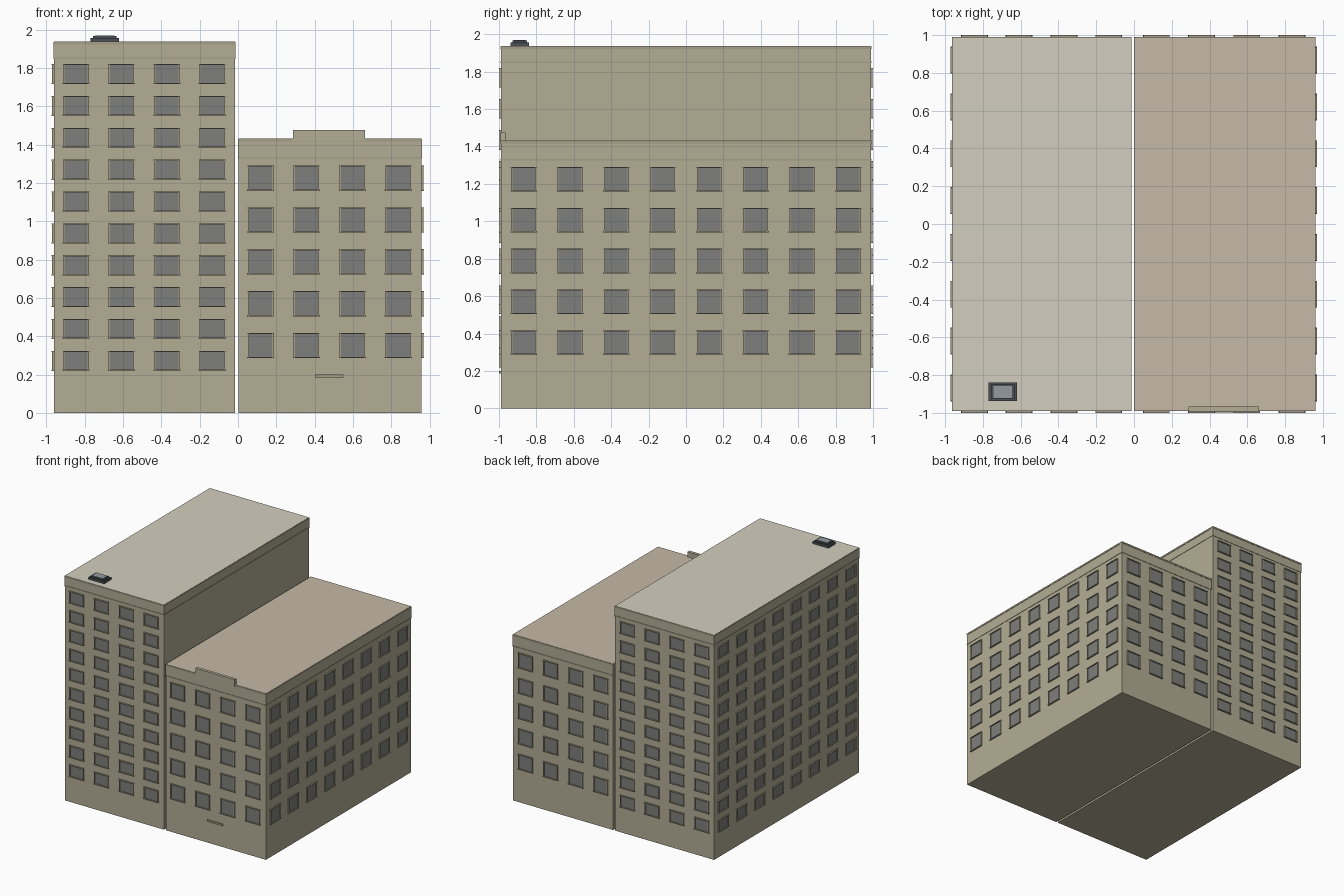
import bpy, bmesh
from mathutils import Matrix, Vector

if "Cube" in bpy.data.objects:
    bpy.data.objects.remove(bpy.data.objects["Cube"])


def material(name, r, g, b):
    m = bpy.data.materials.new(name)
    m.diffuse_color = (r, g, b, 1)
    m.use_nodes = True
    m.node_tree.nodes["Principled BSDF"].inputs["Base Color"].default_value = m.diffuse_color
    return m


WALL = material("wall_stone", 0.45, 0.42, 0.30)
TRIM = material("trim_stone", 0.38, 0.35, 0.25)
GLASS = material("window_glass", 0.21, 0.21, 0.20)
ROOF_A = material("pale_roof", 0.65, 0.62, 0.52)
ROOF_B = material("tan_roof", 0.56, 0.49, 0.39)
DARK = material("dark_metal", 0.07, 0.08, 0.09)
GREY = material("grey_metal", 0.30, 0.33, 0.36)


def add_box(bm, lo, hi, mat=None):
    lo, hi = Vector(lo), Vector(hi)
    M = Matrix.Translation((lo + hi) / 2) @ Matrix.Diagonal((*(hi - lo), 1))
    if mat is not None:
        M = mat @ M
    bmesh.ops.create_cube(bm, size=1, matrix=M)


def finish(bm, name, mat):
    me = bpy.data.meshes.new(name)
    bm.to_mesh(me)
    bm.free()
    me.materials.append(mat)
    ob = bpy.data.objects.new(name, me)
    bpy.context.collection.objects.link(ob)
    return ob


def box(name, lo, hi, mat):
    bm = bmesh.new()
    add_box(bm, lo, hi)
    return finish(bm, name, mat)


Y = 0.988          # half depth of both blocks
OUT = 0.012        # how far window frames stand out
COLS_Y = [-0.868 + 0.248 * i for i in range(8)]


def wall_frame(origin, right, normal):
    """Matrix: local x along the wall, -y out of the wall, z up."""
    r, n = Vector(right), Vector(normal)
    M = Matrix((r, -n, (0, 0, 1))).transposed().to_4x4()
    M.translation = Vector(origin)
    return M


def windows(name, faces, rows, h):
    panes, frames = bmesh.new(), bmesh.new()
    for M, cols in faces:
        for c in cols:
            for z in rows:
                b, t = z - h / 2, z + h / 2
                add_box(panes, (c - .062, -.003, b + .003), (c + .062, .004, t - .003), M)
                for s in (-1, 1):      # jambs
                    x = c + s * .0635
                    add_box(frames, (x - .003, -OUT * .8, b), (x + .003, .004, t), M)
                # sill and lintel
                add_box(frames, (c - .071, -OUT, b - .003), (c + .071, .004, b + .004), M)
                add_box(frames, (c - .069, -OUT, t - .004), (c + .069, .004, t + .002), M)
    finish(panes, name + "_window_panes", GLASS)
    finish(frames, name + "_window_frames", TRIM)


def block(name, x0, x1, band, cap, top, roof):
    # main walls, then frieze, cornice ledges and roof
    box(name + "_walls", (x0, -Y, 0), (x1, Y, cap), WALL)
    bm = bmesh.new()
    e = .003
    add_box(bm, (x0 - e, -Y - e, band - .004), (x1 + e, Y + e, band + .004))
    add_box(bm, (x0 - e, -Y - e, cap - .004), (x1 + e, Y + e, top - .002))
    finish(bm, name + "_cornice", TRIM)
    bm = bmesh.new()
    for x in (x0, x1):                 # frieze corner strips
        for s in (-1, 1):
            ya, yb = sorted((s * .965, s * (Y + .002)))
            add_box(bm, (x - .002, ya, band), (x + .002, yb, cap))
    finish(bm, name + "_frieze_corners", WALL)
    box(name + "_roof", (x0, -Y, top - .004), (x1, Y, top), roof)


# tall left block
block("tower", -0.96, -0.015, 1.85, 1.925, 1.937, ROOF_A)
cols = [-0.845, -0.608, -0.371, -0.134]
windows("tower", [
    (wall_frame((0, -Y, 0), (1, 0, 0), (0, -1, 0)), cols),
    (wall_frame((0, Y, 0), (-1, 0, 0), (0, 1, 0)), [-c for c in cols]),
    (wall_frame((-0.96, 0, 0), (0, -1, 0), (-1, 0, 0)), COLS_Y),
], [0.272 + 0.1662 * i for i in range(10)], 0.10)

# lower right block
block("annex", 0.003, 0.958, 1.33, 1.42, 1.432, ROOF_B)
cols = [0.118, 0.357, 0.597, 0.836]
windows("annex", [
    (wall_frame((0, -Y, 0), (1, 0, 0), (0, -1, 0)), cols),
    (wall_frame((0, Y, 0), (-1, 0, 0), (0, 1, 0)), [-c for c in cols]),
    (wall_frame((0.958, 0, 0), (0, 1, 0), (1, 0, 0)), COLS_Y),
], [0.352 + 0.2182 * i for i in range(5)], 0.127)

# parapet panel and entrance ledge on the annex front
box("parapet_panel", (0.288, -0.993, 1.418), (0.663, -0.966, 1.475), WALL)
box("entrance_ledge", (0.402, -0.999, 0.185), (0.55, -0.98, 0.2), TRIM)

# rooftop unit: wide base, stepped top and pale lid
box("roof_unit_base", (-0.77, -0.937, 1.935), (-0.62, -0.84, 1.956), DARK)
box("roof_unit_top", (-0.757, -0.927, 1.95), (-0.633, -0.85, 1.966), DARK)
box("roof_unit_lid", (-0.745, -0.922, 1.96), (-0.645, -0.857, 1.97), GREY)
